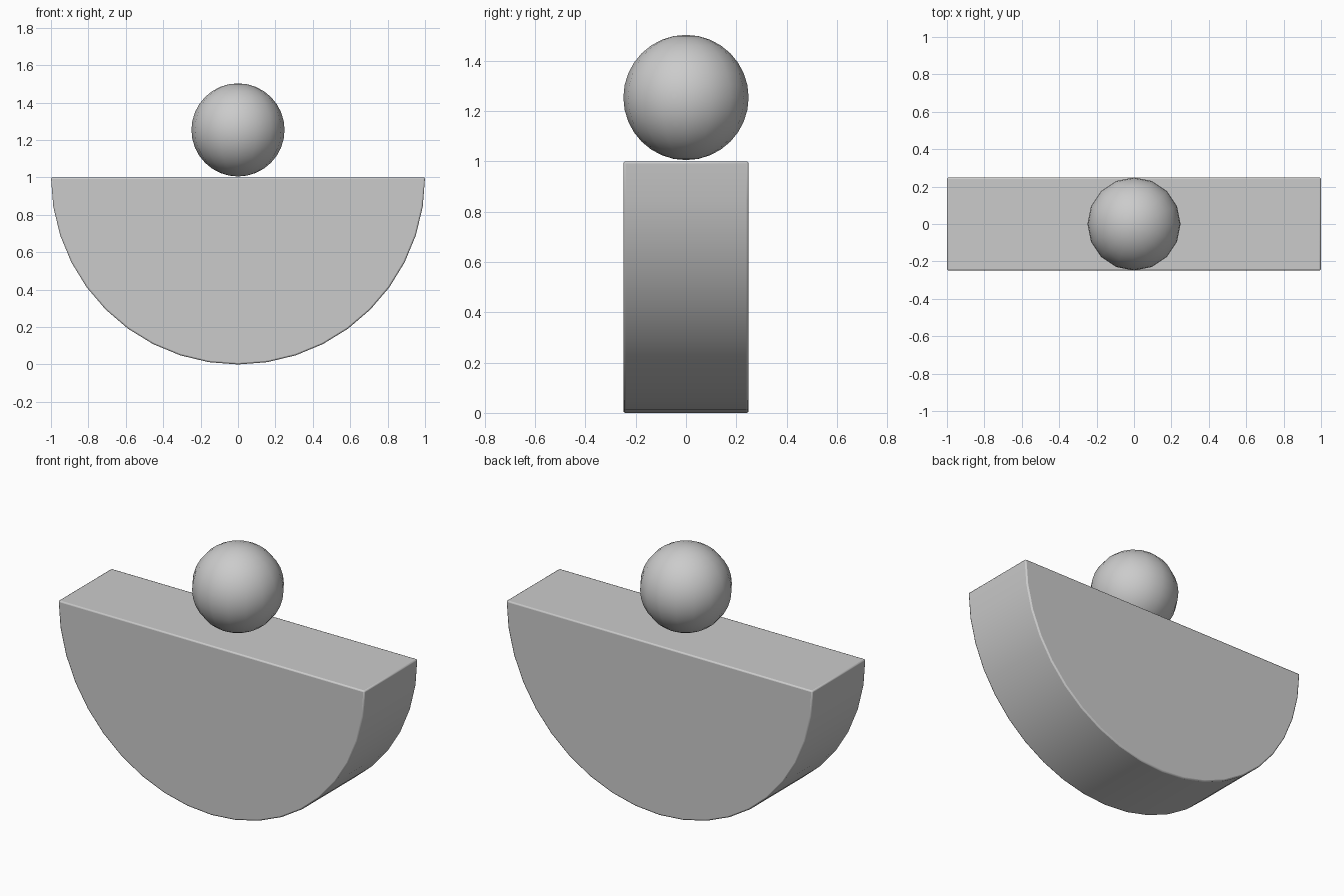
import bpy, bmesh, math

if "Cube" in bpy.data.objects:
    bpy.data.objects.remove(bpy.data.objects["Cube"])


def add_object(name, bm, angle):
    bmesh.ops.recalc_face_normals(bm, faces=bm.faces[:])
    mesh = bpy.data.meshes.new(name)
    bm.to_mesh(mesh)
    bm.free()
    obj = bpy.data.objects.new(name, mesh)
    bpy.context.collection.objects.link(obj)
    bpy.ops.object.select_all(action='DESELECT')
    obj.select_set(True)
    bpy.context.view_layer.objects.active = obj
    bpy.ops.object.shade_smooth_by_angle(angle=math.radians(angle))
    return obj


# half-disc rocker, extruded along y
HALF_WIDTH = 0.249
STEPS = 20
bm = bmesh.new()
arc = [math.pi * (1 + i / STEPS) for i in range(STEPS + 1)]
profile = bm.faces.new([bm.verts.new((math.cos(a), -HALF_WIDTH, 1 + math.sin(a))) for a in arc])
extruded = bmesh.ops.extrude_face_region(bm, geom=[profile], use_keep_orig=True)
for v in extruded["geom"]:
    if isinstance(v, bmesh.types.BMVert):
        v.co.y = HALF_WIDTH
base = add_object("half_round_base", bm, 50)

# softened rim edges
bevel = base.modifiers.new("soft_edges", 'BEVEL')
bevel.width = 0.008
bevel.segments = 2
bevel.limit_method = 'ANGLE'
bevel.angle_limit = math.radians(30)

# ball resting on the flat top
bm = bmesh.new()
bmesh.ops.create_uvsphere(bm, u_segments=16, v_segments=16, radius=0.249)
bmesh.ops.translate(bm, verts=bm.verts[:], vec=(0, 0, 1.254))
add_object("ball", bm, 60)
